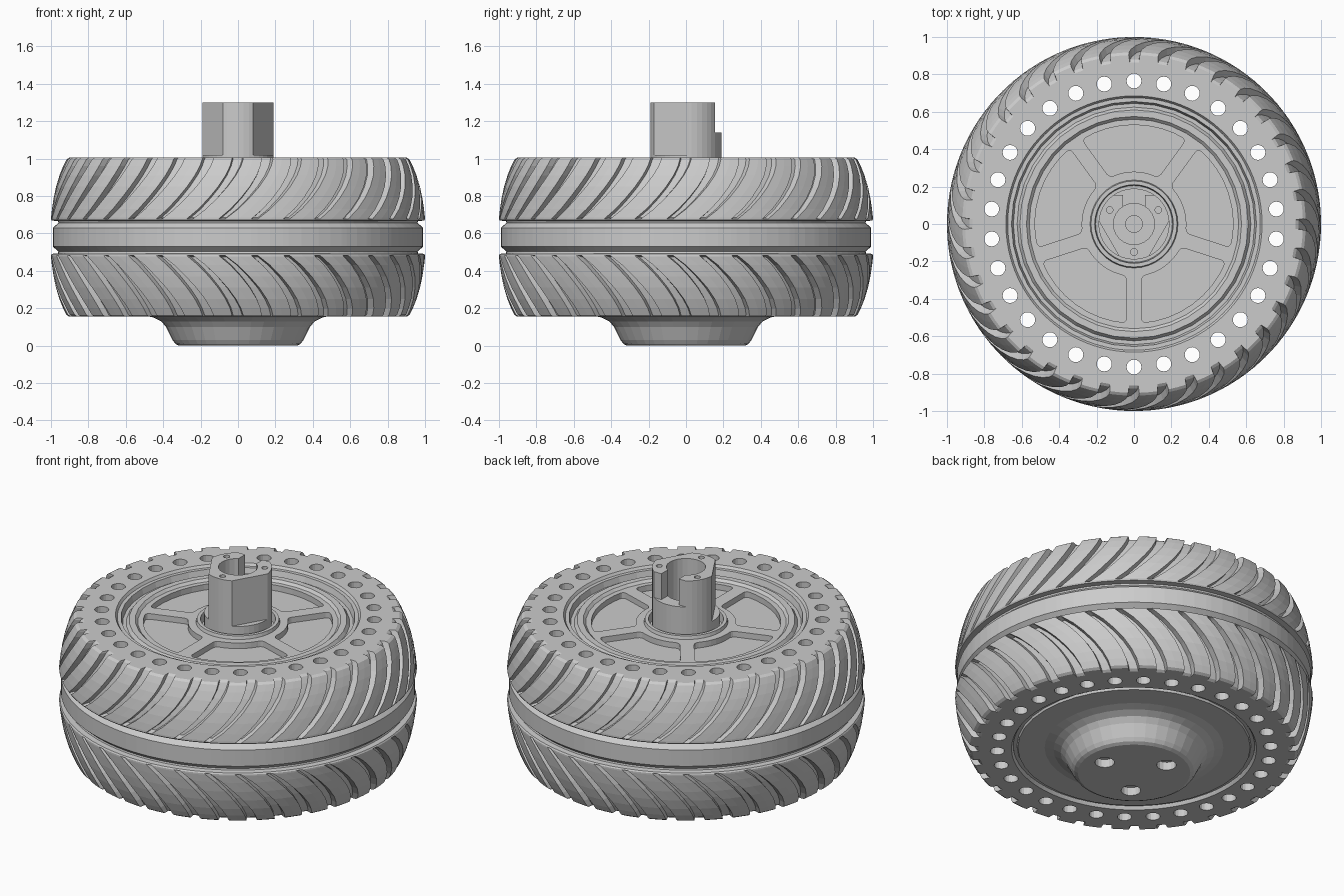
import bpy, bmesh
from math import sin, cos, asin, pi, radians
from mathutils import Matrix

if "Cube" in bpy.data.objects:
    bpy.data.objects.remove(bpy.data.objects["Cube"])


def make_object(name, bm):
    bmesh.ops.remove_doubles(bm, verts=bm.verts, dist=1e-5)
    bmesh.ops.recalc_face_normals(bm, faces=bm.faces)
    me = bpy.data.meshes.new(name)
    bm.to_mesh(me)
    bm.free()
    ob = bpy.data.objects.new(name, me)
    bpy.context.collection.objects.link(ob)
    return ob


def skin(rings, close):
    """Quads between successive rings of equal point count."""
    bm = bmesh.new()
    vs = [[bm.verts.new(p) for p in ring] for ring in rings]
    n = len(vs[0])
    for i in range(len(vs) if close else len(vs) - 1):
        a, b = vs[i], vs[(i + 1) % len(vs)]
        for j in range(n):
            k = (j + 1) % n
            bm.faces.new((a[j], a[k], b[k], b[j]))
    return bm


def lathe(profile, seg):
    return skin([[(r * cos(2 * pi * j / seg), r * sin(2 * pi * j / seg), z)
                  for j in range(seg)] for r, z in profile], False)


def add_cyl(bm, r, x, y, z0, z1, seg=16):
    bmesh.ops.create_cone(bm, cap_ends=True, segments=seg, radius1=r, radius2=r,
                          depth=z1 - z0,
                          matrix=Matrix.Translation((x, y, (z0 + z1) / 2)))


def ring_of_cyls(r, dist, count, start, z0, z1, seg=16):
    bm = bmesh.new()
    for i in range(count):
        a = radians(start) + 2 * pi * i / count
        add_cyl(bm, r, dist * cos(a), dist * sin(a), z0, z1, seg)
    return bm


def box(x0, x1, y0, y1, z0, z1, angle=0):
    bm = bmesh.new()
    bmesh.ops.create_cube(bm, size=1)
    bmesh.ops.scale(bm, verts=bm.verts, vec=(x1 - x0, y1 - y0, z1 - z0))
    bmesh.ops.translate(bm, verts=bm.verts,
                        vec=((x0 + x1) / 2, (y0 + y1) / 2, (z0 + z1) / 2))
    bmesh.ops.rotate(bm, verts=bm.verts, matrix=Matrix.Rotation(angle, 3, 'Z'))
    return bm


def cut(ob, cutter_bm):
    cutter = make_object("cutter", cutter_bm)
    cutter.hide_render = True
    mod = ob.modifiers.new("cut", 'BOOLEAN')
    mod.operation, mod.solver, mod.object = 'DIFFERENCE', 'EXACT', cutter
    bpy.context.view_layer.objects.active = ob
    bpy.ops.object.modifier_apply(modifier=mod.name)
    bpy.data.objects.remove(cutter)


# Tyre: curved tread grooves, mirrored about the centre rib
LUGS, MID, TWIST, DEPTH = 36, 0.58, 0.26, 0.038


def tyre_ring(r, h, t, depth):
    """Ring at height h; t runs 0 at the rib to 1 at the sidewall."""
    step = 2 * pi / LUGS
    twist = TWIST * (1 - (1 - t) ** 1.5)
    w = 0.10 + 0.09 * t
    pts = []
    for i in range(LUGS):
        for f, d in ((0, 0), (0.5 - w, 0), (0.53 - w, depth),
                     (0.47 + w, depth), (0.5 + w, 0)):
            a = (i + f) * step + twist
            pts.append(((r - d) * cos(a), (r - d) * sin(a), h))
    return pts


# radius, height above the centre plane, groove position, groove depth
half = [(0.99, 0.05, 0, 0), (0.96, 0.077, 0, 0), (0.963, 0.086, 0, 0),
        (0.995, 0.089, 0, 0), (1.0, 0.097, 0, 0), (1.0, 0.106, 0.03, DEPTH)]
half += [(r, h, (h - 0.09) / 0.335, DEPTH) for r, h in
         ((0.995, 0.15), (0.986, 0.21), (0.973, 0.27), (0.955, 0.33),
          (0.935, 0.38), (0.918, 0.415))]
half += [(0.903, 0.425, 1, DEPTH), (0.86, 0.425, 1, 0), (0.685, 0.425, 1, 0),
         (0.675, 0.41, 1, 0)]
rings = [tyre_ring(r, MID - h, t, d) for r, h, t, d in reversed(half)]
rings += [tyre_ring(r, MID + h, t, d) for r, h, t, d in half]
tyre = make_object("tyre", skin(rings, True))
cut(tyre, ring_of_cyls(0.04, 0.765, 30, 90, 0, 1.2))

# Hub: domed cap below, stepped rim above
hub = make_object("hub", lathe([
    (0, 0), (0.315, 0), (0.335, 0.01), (0.35, 0.03), (0.385, 0.10), (0.41, 0.13),
    (0.45, 0.15), (0.50, 0.162), (0.65, 0.162), (0.655, 0.175), (0.677, 0.175),
    (0.677, 0.99), (0.655, 0.99), (0.645, 0.955), (0.625, 0.955), (0.61, 0.975),
    (0.575, 0.975), (0.56, 0.96), (0.235, 0.96), (0.23, 0.98), (0.21, 0.98),
    (0.205, 0.93), (0, 0.93)], 36))

# Five rounded pockets between the spokes
pockets = bmesh.new()
for i in range(5):
    a0 = radians(54 + 72 * i)
    outline = []
    for r, ks in ((0.53, range(9)), (0.28, range(8, -1, -1))):
        off = asin(0.04 / r)
        for k in ks:
            a = a0 + off + (radians(72) - 2 * off) * k / 8
            outline.append((r * cos(a), r * sin(a), 0.925))
    low = [pockets.verts.new(p) for p in outline]
    face = pockets.faces.new(low)
    ext = bmesh.ops.extrude_face_region(pockets, geom=[face])["geom"]
    bmesh.ops.translate(pockets, vec=(0, 0, 0.2),
                        verts=[g for g in ext if isinstance(g, bmesh.types.BMVert)])
    corners = [e for n in (0, 8, 9, 17) for e in low[n].link_edges
               if abs(e.verts[0].co.z - e.verts[1].co.z) > 0.1]
    bmesh.ops.bevel(pockets, geom=corners, offset=0.025, segments=3,
                    profile=0.5, affect='EDGES')
cut(hub, pockets)

# Counterbored screw holes in the cap
cut(hub, ring_of_cyls(0.055, 0.2, 3, -5, -0.1, 0.05))
cut(hub, ring_of_cyls(0.025, 0.2, 3, -5, -0.1, 0.12, 12))

# Mounting post: three flats, bore, slot at the back and screw holes
bm = bmesh.new()
add_cyl(bm, 0.19, 0, 0, 0.92, 1.30, 40)
post = make_object("mounting_post", bm)
for i, z in enumerate((1.14, 1.02, 1.02)):
    cut(post, box(-0.3, 0.3, 0.155, 0.4, z, 1.5, 2 * pi * i / 3))
bm = bmesh.new()
add_cyl(bm, 0.11, 0, 0, 1.0, 1.5, 24)
cut(post, bm)
cut(post, box(-0.06, 0.06, 0, 0.4, 1.14, 1.5))
cut(post, ring_of_cyls(0.018, 0.15, 3, 30, 1.2, 1.5, 12))
bm = bmesh.new()
add_cyl(bm, 0.045, 0, 0, 0.95, 1.1, 20)
cut(post, bm)
